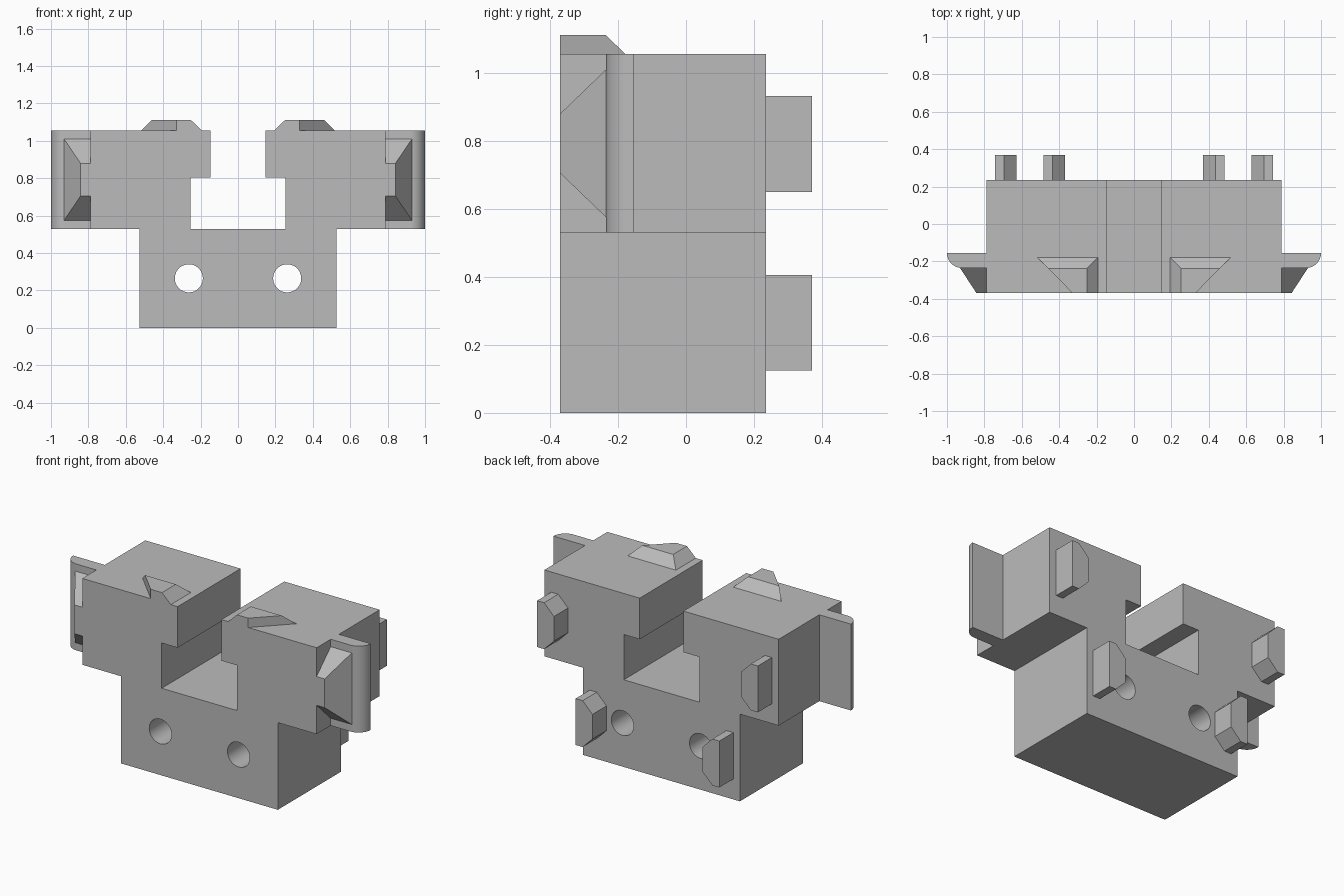
import bpy, bmesh
from math import sin, cos, pi, radians

cube = bpy.data.objects.get("Cube")
if cube:
    bpy.data.objects.remove(cube, do_unlink=True)

grey = bpy.data.materials.new("plain grey")
grey.use_nodes = True
grey.diffuse_color = (0.5, 0.5, 0.5, 1)
grey.node_tree.nodes["Principled BSDF"].inputs["Base Color"].default_value = (0.5, 0.5, 0.5, 1)

FRONT, BACK_FACE, BACK = -0.37, 0.235, 0.37
WAIST, TOP = 0.53, 1.055


def loft(name, start, end):
    """Solid between two matching rings of 3D points."""
    bm = bmesh.new()
    a = [bm.verts.new(p) for p in start]
    b = [bm.verts.new(p) for p in end]
    n = len(a)
    bm.faces.new(a)
    bm.faces.new(b[::-1])
    for i in range(n):
        j = (i + 1) % n
        bm.faces.new((a[i], b[i], b[j], a[j]))
    bmesh.ops.recalc_face_normals(bm, faces=bm.faces)
    mesh = bpy.data.meshes.new(name)
    bm.to_mesh(mesh)
    bm.free()
    obj = bpy.data.objects.new(name, mesh)
    bpy.context.collection.objects.link(obj)
    mesh.materials.append(grey)
    return obj


def extrude_y(name, outline, y0, y1):
    return loft(name, [(x, y0, z) for x, z in outline], [(x, y1, z) for x, z in outline])


def select_only(obj):
    bpy.ops.object.select_all(action='DESELECT')
    obj.select_set(True)
    bpy.context.view_layer.objects.active = obj


def smooth(obj):
    select_only(obj)
    bpy.ops.object.shade_smooth_by_angle(angle=radians(30))


# Main body: mirrored half profile, extruded front to back
half = [(0.527, 0), (0.527, WAIST), (0.788, WAIST), (0.788, TOP),
        (0.147, TOP), (0.147, 0.805), (0.254, 0.805), (0.254, WAIST)]
body = extrude_y("body", half + [(-x, z) for x, z in reversed(half)], FRONT, BACK_FACE)

# Two round through holes
for s in (-1, 1):
    ring = [(s * 0.263 + 0.075 * cos(i * pi / 24), 0.265 + 0.075 * sin(i * pi / 24))
            for i in range(48)]
    cutter = extrude_y("hole_cutter", ring, -0.5, 0.5)
    cutter.hide_render = True
    mod = body.modifiers.new("hole", 'BOOLEAN')
    mod.operation = 'DIFFERENCE'
    mod.solver = 'EXACT'
    mod.object = cutter
    select_only(body)
    bpy.ops.object.modifier_apply(modifier=mod.name)
    bpy.data.objects.remove(cutter, do_unlink=True)
smooth(body)

for s, side in ((-1, "right"), (1, "left")):
    # Side flange with a rounded outer front edge
    r, back = 0.08, -0.155
    plan = [(0.788, back), (1, back)]
    plan += [(1 - r + r * cos(i * pi / 32), back - r * sin(i * pi / 32)) for i in range(1, 17)]
    plan.append((0.788, back - r))
    smooth(loft(f"{side}_flange", [(s * x, y, WAIST) for x, y in plan],
                [(s * x, y, TOP) for x, y in plan]))

    # Tapered gusset between flange and body
    def rect(x1, y, z0, z1):
        return [(s * x, y, z) for x, z in ((0.788, z0), (x1, z0), (x1, z1), (0.788, z1))]
    loft(f"{side}_gusset", rect(0.93, back - r, 0.575, 1.01), rect(0.842, FRONT, 0.705, 0.88))

    # Wedge tab on the top, cut off diagonally towards the outside
    base = [(0.517, -0.178), (0.193, -0.178), (0.193, FRONT), (0.328, FRONT)]
    cap = [(0.46, -0.237), (0.252, -0.237), (0.252, FRONT), (0.328, FRONT)]
    loft(f"{side}_top_tab", [(s * x, y, TOP) for x, y in base],
         [(s * x, y, 1.112) for x, y in cap])

    # Rear clips with chamfered inner corners
    for level, outer, low in (("upper", 0.742, 0.65), ("lower", 0.483, 0.124)):
        high, mid, inner, c = low + 0.282, outer - 0.047, outer - 0.113, 0.066
        clip = [(outer, low), (outer, high), (mid, high), (inner, high - c),
                (inner, low + c), (mid, low)]
        extrude_y(f"{side}_{level}_clip", [(s * x, z) for x, z in clip], BACK_FACE, BACK)
